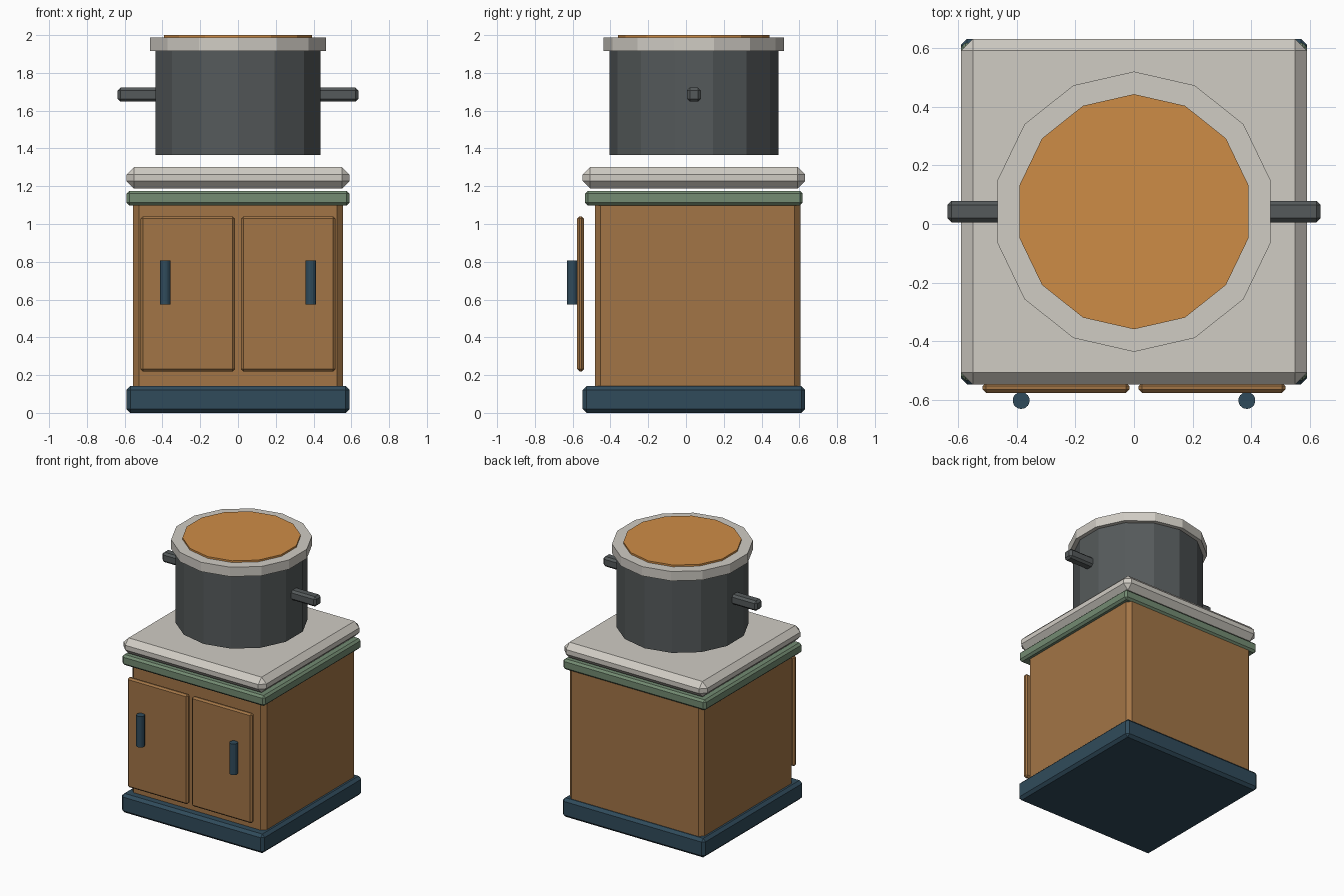
import bpy, math

if "Cube" in bpy.data.objects:
    bpy.data.objects.remove(bpy.data.objects["Cube"])


def material(name, r, g, b):
    # 8-bit sRGB to linear
    lin = [((c / 255 + 0.055) / 1.055) ** 2.4 for c in (r, g, b)]
    m = bpy.data.materials.new(name)
    m.diffuse_color = (*lin, 1)
    m.use_nodes = True
    m.node_tree.nodes["Principled BSDF"].inputs["Base Color"].default_value = m.diffuse_color
    return m


wood = material("wood", 162, 117, 70)
navy = material("navy", 48, 75, 91)
green = material("sage_green", 115, 139, 114)
stone = material("pale_stone", 208, 204, 196)
iron = material("dark_iron", 85, 90, 91)
orange = material("orange", 206, 140, 70)


def box(name, lo, hi, mat, bevel):
    """Box between two corners with single-segment chamfers."""
    bpy.ops.mesh.primitive_cube_add(size=1, location=[(a + b) / 2 for a, b in zip(lo, hi)])
    o = bpy.context.object
    o.name = name
    o.scale = [b - a for a, b in zip(lo, hi)]
    bpy.ops.object.transform_apply(location=False, rotation=False, scale=True)
    mod = o.modifiers.new("chamfer", 'BEVEL')
    mod.width, mod.segments = bevel, 1
    o.data.materials.append(mat)
    return o


def prism(name, x, y, z0, z1, radius, sides, mat):
    """Upright faceted cylinder with a corner on the y axis."""
    bpy.ops.mesh.primitive_cylinder_add(vertices=sides, radius=radius, depth=z1 - z0,
                                        location=(x, y, (z0 + z1) / 2))
    o = bpy.context.object
    o.name = name
    o.data.materials.append(mat)
    return o


CY = 0.042  # depth centre of cabinet and pot

# Cabinet
box("plinth", (-0.59, CY - 0.589, 0), (0.59, CY + 0.589, 0.142), navy, 0.02)
box("cabinet_body", (-0.555, -0.482, 0.09), (0.555, 0.605, 1.14), wood, 0.03)
box("top_trim", (-0.59, CY - 0.576, 1.098), (0.59, CY + 0.576, 1.176), green, 0.015)
box("countertop", (-0.59, CY - 0.589, 1.187), (0.59, CY + 0.589, 1.302), stone, 0.04)

# Doors and their upright handles
for side, s in (("left", -1), ("right", 1)):
    xa, xb = sorted((s * 0.016, s * 0.516))
    box(side + "_door", (xa, -0.576, 0.22), (xb, -0.54, 1.04), wood, 0.012)
    prism(side + "_door_handle", s * 0.385, -0.602, 0.575, 0.807, 0.029, 14, navy)

# Pot with rim and filling
prism("pot", 0, CY, 1.365, 1.92, 0.448, 14, iron)
prism("pot_rim", 0, CY, 1.917, 1.987, 0.478, 14, stone)
prism("pot_filling", 0, CY, 1.95, 2.0, 0.401, 14, orange)

# Pot side handles
for side, s in (("left", -1), ("right", 1)):
    xa, xb = sorted((s * 0.41, s * 0.637))
    box(side + "_pot_handle", (xa, CY - 0.037, 1.648), (xb, CY + 0.037, 1.722), iron, 0.015)
